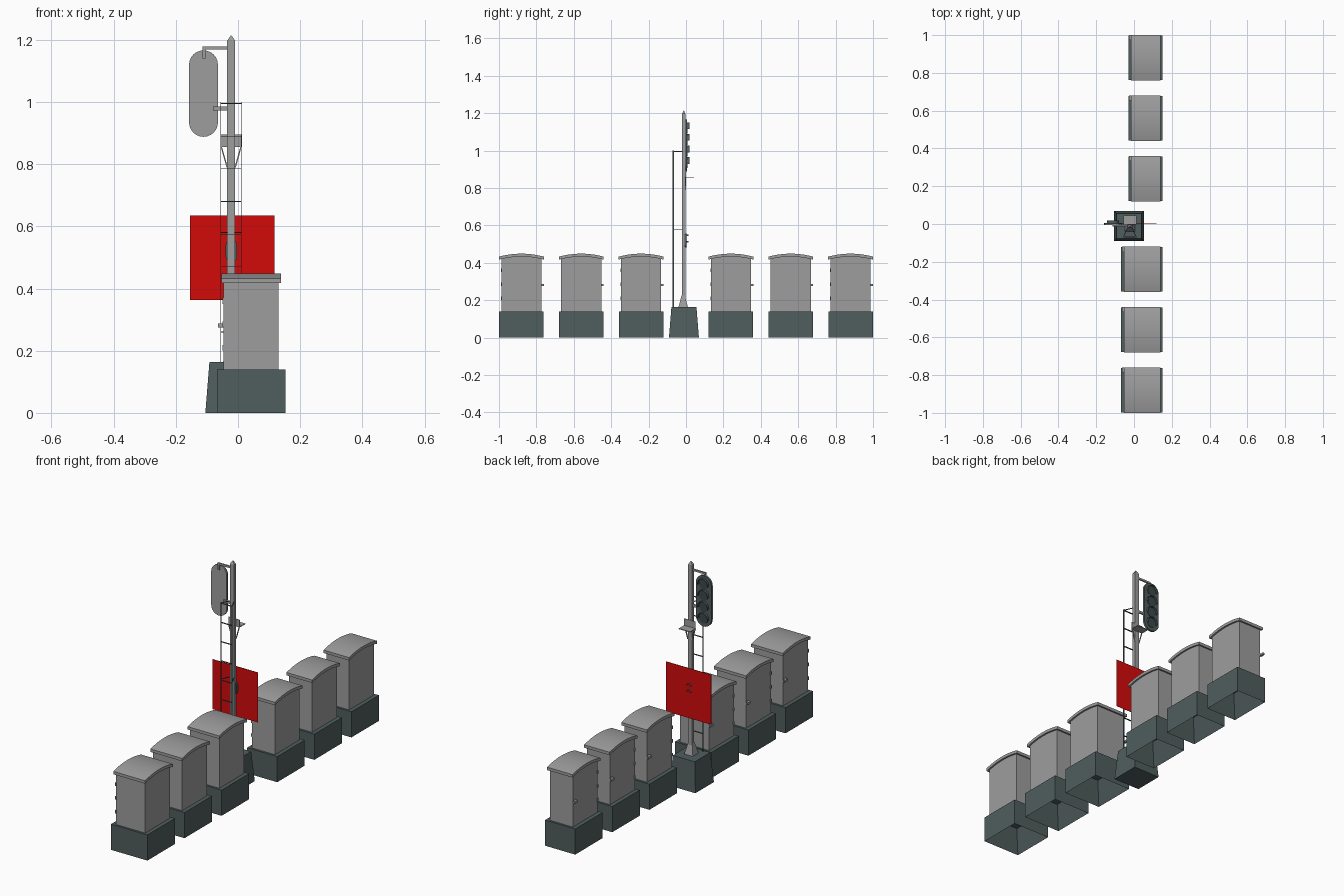
import bpy, bmesh, math
from mathutils import Vector

if "Cube" in bpy.data.objects:
    bpy.data.objects.remove(bpy.data.objects["Cube"])


def material(name, col):
    m = bpy.data.materials.new(name)
    m.diffuse_color = (*col, 1)
    m.use_nodes = True
    m.node_tree.nodes["Principled BSDF"].inputs["Base Color"].default_value = m.diffuse_color
    return m


GREY = material("light_grey", (0.34, 0.34, 0.34))
TEAL = material("dark_slate", (0.08, 0.112, 0.11))
RED = material("red", (0.65, 0.003, 0.003))
GLASS = material("dark_lens", (0.045, 0.065, 0.065))


def finish(name, bm, mat, smooth=False):
    bmesh.ops.recalc_face_normals(bm, faces=bm.faces)
    me = bpy.data.meshes.new(name)
    bm.to_mesh(me)
    bm.free()
    me.materials.append(mat)
    ob = bpy.data.objects.new(name, me)
    bpy.context.collection.objects.link(ob)
    if smooth:
        bpy.ops.object.select_all(action='DESELECT')
        ob.select_set(True)
        bpy.context.view_layer.objects.active = ob
        bpy.ops.object.shade_smooth_by_angle(angle=math.radians(35))
    return ob


def prism(name, pts, a, b, axis, mat, smooth=False):
    """Extrude a profile from a to b: axis 'x' takes (y, z), axis 'y' takes (x, z)."""
    bm = bmesh.new()
    place = (lambda p, d: (d, p[0], p[1])) if axis == 'x' else (lambda p, d: (p[0], d, p[1]))
    r0 = [bm.verts.new(place(p, a)) for p in pts]
    r1 = [bm.verts.new(place(p, b)) for p in pts]
    bm.faces.new(r0)
    bm.faces.new(r1)
    for i in range(len(pts)):
        j = (i + 1) % len(pts)
        bm.faces.new((r0[i], r0[j], r1[j], r1[i]))
    return finish(name, bm, mat, smooth)


def box(name, x, y, z, mat):
    return prism(name, [(x[0], z[0]), (x[1], z[0]), (x[1], z[1]), (x[0], z[1])], y[0], y[1], 'y', mat)


def frustum(name, cx, cy, z0, z1, h0, h1, mat):
    """Square block tapering from half sizes h0 to h1."""
    bm = bmesh.new()
    rings = [[bm.verts.new((cx + sx * h[0], cy + sy * h[1], z))
              for sx, sy in ((-1, -1), (1, -1), (1, 1), (-1, 1))]
             for z, h in ((z0, h0), (z1, h1))]
    bm.faces.new(rings[0])
    bm.faces.new(rings[1])
    for i in range(4):
        j = (i + 1) % 4
        bm.faces.new((rings[0][i], rings[0][j], rings[1][j], rings[1][i]))
    return finish(name, bm, mat)


def beam(name, p, q, w, t, mat):
    """Rectangular bar between two points."""
    p, q = Vector(p), Vector(q)
    bm = bmesh.new()
    bmesh.ops.create_cube(bm, size=1)
    bmesh.ops.scale(bm, vec=(w, t, (q - p).length), verts=bm.verts)
    ob = finish(name, bm, mat)
    ob.rotation_euler = (q - p).to_track_quat('Z', 'Y').to_euler()
    ob.location = (p + q) / 2
    return ob


def arc(cx, cz, r, a0, a1, n):
    return [(cx + r * math.cos(math.radians(a0 + (a1 - a0) * i / n)),
             cz + r * math.sin(math.radians(a0 + (a1 - a0) * i / n))) for i in range(n + 1)]


def stadium(cx, z0, z1, r):
    return arc(cx, z1 - r, r, 0, 180, 12) + arc(cx, z0 + r, r, 180, 360, 12)


def lamp(name, cx, cz, r, y, depth):
    """Lens disc with an open half-round hood."""
    prism(name + "_lens", arc(cx, cz, r * 0.9, 0, 345, 23), y, y + 0.002, 'y', GLASS)
    ring = arc(cx, cz, r, -10, 190, 12) + arc(cx, cz, r * 0.9, 190, -10, 12)
    prism(name + "_hood", ring, y, y + depth, 'y', TEAL, True)


# --- equipment cabinets ---
def cabinet(i, cy, xl):
    xr = 0.152
    # plinth with an opening in its underside
    bm = bmesh.new()
    bmesh.ops.create_cube(bm, size=1)
    bmesh.ops.scale(bm, vec=(xr - xl, 0.237, 0.14), verts=bm.verts)
    bmesh.ops.translate(bm, vec=((xl + xr) / 2, cy, 0.07), verts=bm.verts)
    bm.normal_update()
    low = min(bm.faces, key=lambda f: f.normal.z)
    bmesh.ops.inset_region(bm, faces=[low], thickness=0.062)
    bmesh.ops.translate(bm, vec=(0, 0, 0.12), verts=low.verts)
    finish(f"cabinet_plinth_{i}", bm, TEAL)

    # body and curved roof
    def curve(h, z):
        return [(cy + h * t, z + 0.016 * (1 - (h * t / 0.12) ** 2))
                for t in (k / 6 - 1 for k in range(13))]
    b0, b1 = xl + 0.022, xr - 0.022
    prism(f"cabinet_body_{i}", [(cy + 0.107, 0.135), (cy - 0.107, 0.135)] + curve(0.107, 0.421),
          b0, b1, 'x', GREY)
    prism(f"cabinet_roof_{i}", curve(0.12, 0.433) + curve(0.12, 0.417)[::-1],
          xl + 0.015, xr - 0.013, 'x', GREY, True)
    # door handle and hinges
    ye = cy + 0.107
    box(f"handle_stem_{i}", (b0 - 0.01, b0 + 0.002), (ye - 0.014, ye - 0.004), (0.275, 0.287), GREY)
    box(f"handle_lever_{i}", (b0 - 0.018, b0 - 0.008), (ye - 0.014, ye + 0.013), (0.275, 0.287), GREY)
    for z in (0.21, 0.285, 0.36):
        box(f"hinge_{i}", (b0 - 0.004, b0 + 0.003), (cy - 0.109, cy - 0.101), (z - 0.009, z + 0.009), GREY)


for i, cy in enumerate((-0.88, -0.56, -0.24, 0.24, 0.56, 0.88)):
    cabinet(i, cy, -0.068 if cy < 0 else -0.03)

# --- signal foundation and post ---
PX, PY = -0.022, -0.012
frustum("foundation", -0.026, -0.011, 0, 0.163, (0.079, 0.08), (0.066, 0.067), TEAL)
frustum("post_foot", PX, PY - 0.003, 0.163, 0.225, (0.026, 0.025), (0.013, 0.009), GREY)
box("post", (PX - 0.013, PX + 0.013), (PY - 0.009, PY + 0.009), (0.163, 1.197), GREY)
frustum("post_cap", PX, PY, 1.197, 1.214, (0.013, 0.009), (0.001, 0.001), GREY)

# --- main signal head facing the back ---
HX = -0.111
prism("head_back", stadium(HX, 0.888, 1.166, 0.0465), -0.006, -0.001, 'y', GREY, True)
prism("head_front", stadium(HX, 0.888, 1.166, 0.0465), -0.001, 0.006, 'y', TEAL, True)
for k in range(4):
    lamp(f"head_lamp_{k}", HX, 1.12 - 0.062 * k, 0.031, 0.006, 0.012)
box("upper_arm", (HX, PX), (-0.012, -0.004), (1.168, 1.178), GREY)
box("arm_drop", (HX - 0.003, HX + 0.006), (-0.012, -0.004), (1.14, 1.178), GREY)
box("lower_arm", (HX + 0.03, PX), (-0.012, -0.004), (0.972, 0.985), GREY)

# --- small work platform with braces ---
box("platform", (-0.056, 0.013), (-0.003, 0.044), (0.855, 0.859), GREY)
box("platform_plate", (-0.056, 0.013), (-0.004, -0.001), (0.855, 0.896), GREY)
for s in (-1, 1):
    beam("platform_brace", (PX + s * 0.032, -0.003, 0.857), (PX + s * 0.013, -0.003, 0.79), 0.005, 0.004, GREY)

# --- red backing board with a small two-lamp signal ---
box("red_board", (-0.155, 0.118), (0.002, 0.004), (0.363, 0.635), RED)
prism("small_head", stadium(PX + 0.001, 0.483, 0.557, 0.0185), -0.008, 0.002, 'y', TEAL, True)
for k, z in enumerate((0.503, 0.538)):
    ring = arc(PX, z, 0.014, 20, 160, 8) + arc(PX, z, 0.0125, 160, 20, 8)
    prism(f"small_hood_{k}", ring, 0.0, 0.013, 'y', TEAL)

# --- ladder ---
LY = -0.068
for s in (-1, 1):
    x = PX + s * 0.033
    box("ladder_rail", (x - 0.001, x + 0.001), (LY - 0.004, LY + 0.004), (0.163, 1.0), TEAL)
    for z in (0.58, 0.995):
        beam("ladder_bracket", (PX + s * 0.012, -0.018, z), (x, LY, z), 0.004, 0.003, TEAL)
for k in range(1, 9):
    z = 0.155 + 0.105 * k
    box("ladder_rung", (PX - 0.033, PX + 0.033), (LY - 0.004, LY + 0.004), (z - 0.001, z + 0.001), TEAL)
